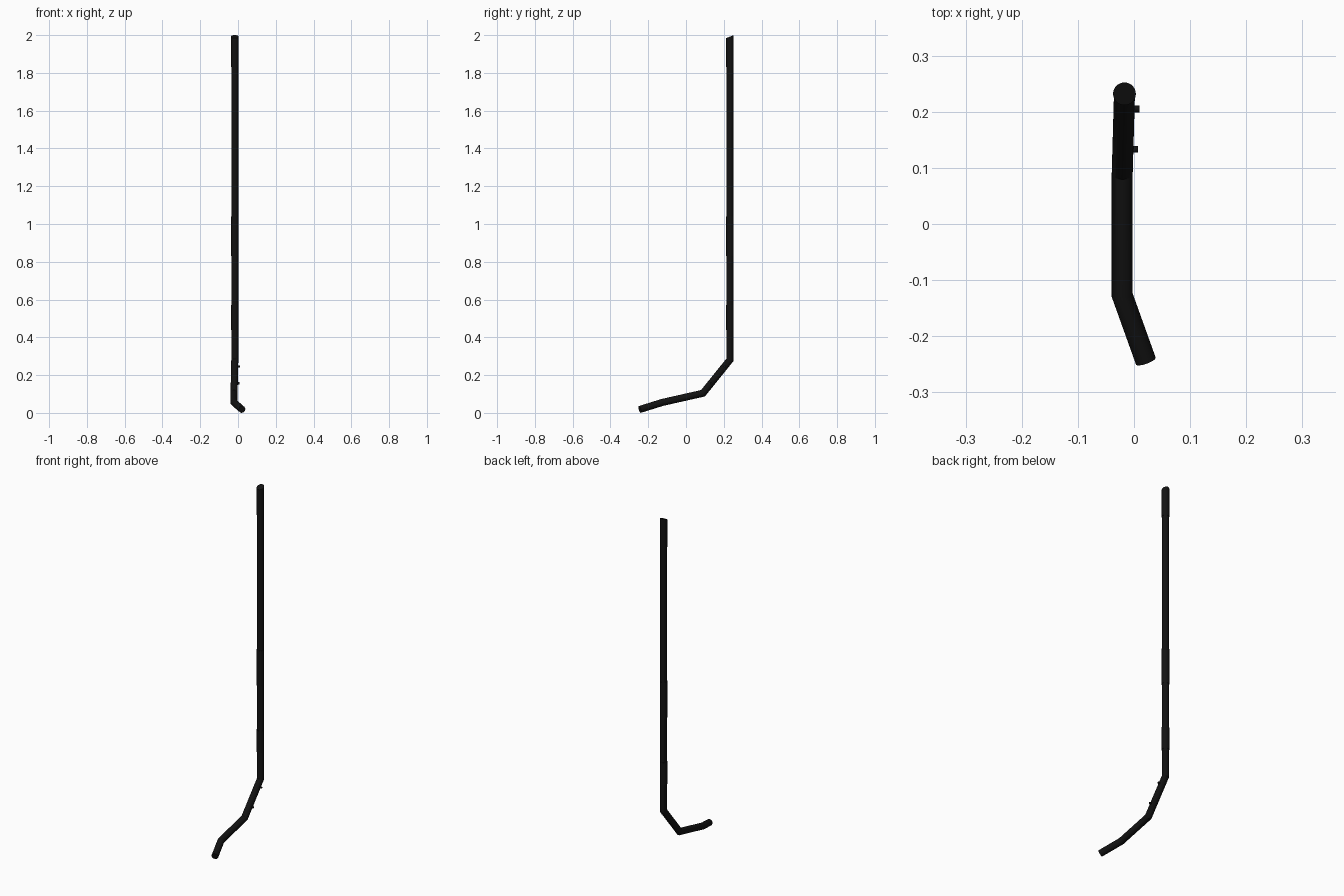
import bpy, bmesh, math
from mathutils import Vector

if "Cube" in bpy.data.objects:
    bpy.data.objects.remove(bpy.data.objects["Cube"])

SIDES = 32
mat = bpy.data.materials.new("matte_black")
mat.diffuse_color = (0.006, 0.006, 0.006, 1)
mat.use_nodes = True
mat.node_tree.nodes["Principled BSDF"].inputs["Base Color"].default_value = mat.diffuse_color


def tube(name, points, radius, end_normal=None, sides=SIDES):
    """Sweep a circle along points with mitred joints; optional slanted end cut."""
    pts = [Vector(p) for p in points]
    dirs = [(b - a).normalized() for a, b in zip(pts, pts[1:])]
    d = dirs[0]
    u = d.cross(Vector((1, 0, 0)))
    if u.length < 0.1:
        u = d.cross(Vector((0, 0, 1)))
    u.normalize()
    v = d.cross(u)
    ring = [pts[0] + radius * (u * math.cos(t) + v * math.sin(t))
            for t in (2 * math.pi * i / sides for i in range(sides))]
    bm = bmesh.new()
    rings = [[bm.verts.new(p) for p in ring]]
    for i, d in enumerate(dirs):
        last = i == len(dirs) - 1
        n = (end_normal and Vector(end_normal) or d) if last else (d + dirs[i + 1])
        ring = [p + d * ((pts[i + 1] - p).dot(n) / d.dot(n)) for p in ring]
        rings.append([bm.verts.new(p) for p in ring])
    for a, b in zip(rings, rings[1:]):
        for k in range(sides):
            j = (k + 1) % sides
            bm.faces.new((a[k], a[j], b[j], b[k]))
    bm.faces.new(rings[0][::-1])
    bm.faces.new(rings[-1])
    bmesh.ops.recalc_face_normals(bm, faces=bm.faces)
    me = bpy.data.meshes.new(name)
    bm.to_mesh(me)
    bm.free()
    ob = bpy.data.objects.new(name, me)
    bpy.context.collection.objects.link(ob)
    me.materials.append(mat)
    bpy.ops.object.select_all(action='DESELECT')
    bpy.context.view_layer.objects.active = ob
    ob.select_set(True)
    bpy.ops.object.shade_smooth_by_angle(angle=math.radians(25))
    return ob


X, Y = -0.017, 0.232
SLANT = (0, -0.4, 1)

# bent shaft, from the foot up to the top
tube("bent_shaft", [(0.021, -0.244, 0.0183), (-0.021, -0.127, 0.055),
                    (-0.021, 0.09, 0.104), (X, Y, 0.28), (X, Y, 1.9)], 0.0187)

# slightly thicker sleeves on the upright
for name, z0, z1 in (("lower_sleeve", 0.44, 0.57), ("middle_sleeve", 0.83, 1.04)):
    tube(name, [(X, Y, z0), (X, Y, z1)], 0.0202)

# top grip with a slanted cut
tube("top_grip", [(X, Y, 1.83), (X, Y, 1.992)], 0.0203, SLANT)

# side pegs on the sloping section
for name, y, z, x in (("upper_peg", 0.205, 0.246, 0.010), ("lower_peg", 0.133, 0.157, 0.007)):
    tube(name, [(-0.015, y, z), (x, y, z)], 0.006, sides=16)
